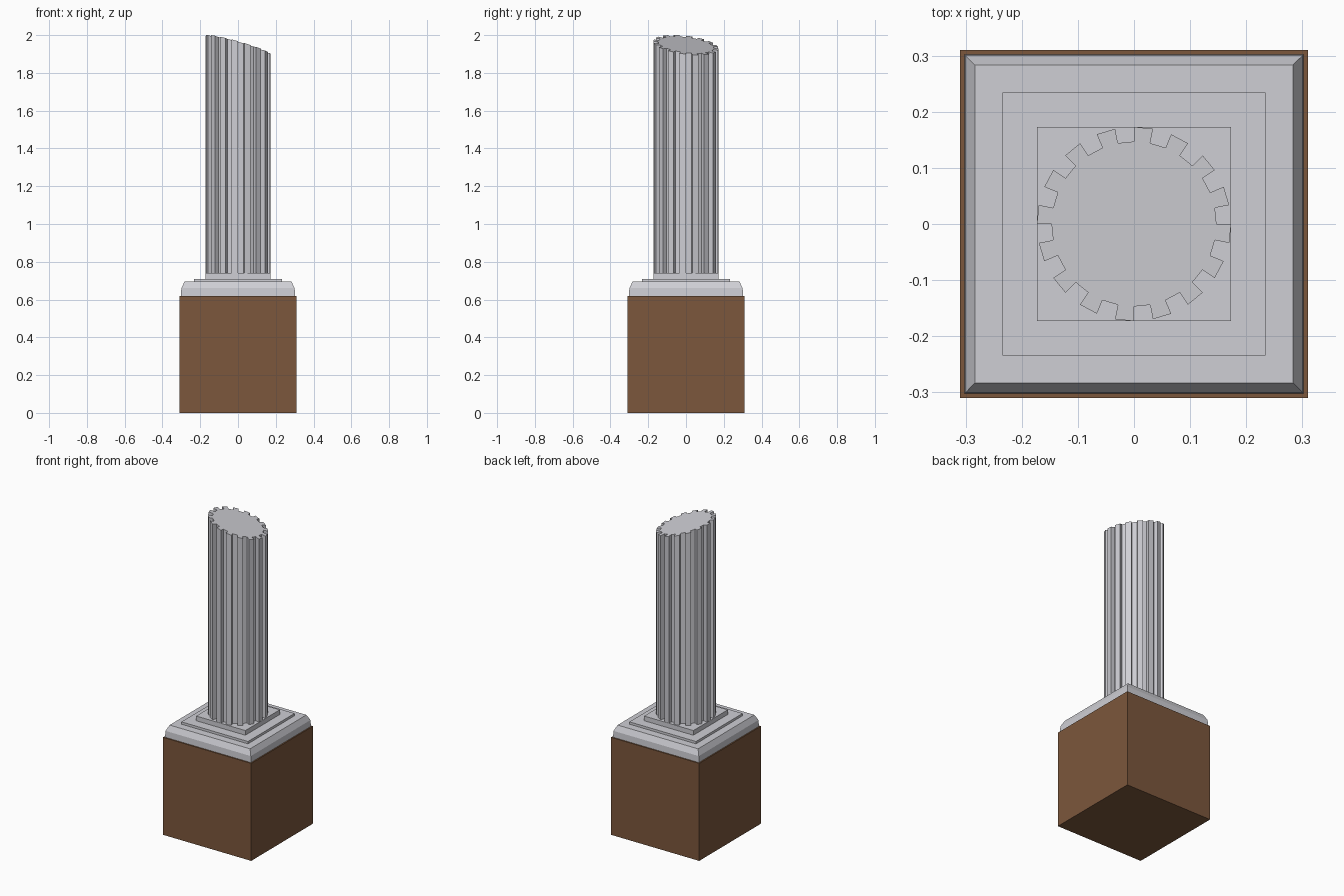
import bpy, bmesh, math

if "Cube" in bpy.data.objects:
    bpy.data.objects.remove(bpy.data.objects["Cube"])

def material(name, rgb):
    m = bpy.data.materials.new(name)
    m.diffuse_color = (*rgb, 1.0)
    m.use_nodes = True
    m.node_tree.nodes["Principled BSDF"].inputs["Base Color"].default_value = m.diffuse_color
    return m

stone = material("pale_stone", (0.62, 0.62, 0.66))
brown = material("brown_earth", (0.20, 0.095, 0.045))

def loft(name, rings, mat):
    """Closed solid skinned through a stack of equal-length rings."""
    bm = bmesh.new()
    loops = [[bm.verts.new(p) for p in ring] for ring in rings]
    n = len(loops[0])
    for lo, hi in zip(loops, loops[1:]):
        for i in range(n):
            j = (i + 1) % n
            bm.faces.new((lo[i], lo[j], hi[j], hi[i]))
    bm.faces.new(loops[0][::-1])
    bm.faces.new(loops[-1])
    bmesh.ops.recalc_face_normals(bm, faces=bm.faces)
    me = bpy.data.meshes.new(name)
    bm.to_mesh(me)
    bm.free()
    me.materials.append(mat)
    ob = bpy.data.objects.new(name, me)
    bpy.context.collection.objects.link(ob)
    return ob

def square(h, z):
    return [(-h, -h, z), (h, -h, z), (h, h, z), (-h, h, z)]

# Ground block and stepped base
loft("ground_block", [square(0.31, 0.0), square(0.31, 0.62)], brown)
loft("base_plinth", [square(0.302, 0.62), square(0.30, 0.66), square(0.283, 0.695)], stone)
loft("middle_step", [square(0.234, 0.695), square(0.234, 0.71)], stone)
loft("upper_step", [square(0.173, 0.71), square(0.173, 0.74)], stone)

# Fluted shaft: 16 ribs, each with two outer and two inner corners
R_OUT, R_IN, RIBS = 0.173, 0.147, 16
step = 2 * math.pi / RIBS
profile = []
for k in range(RIBS):
    a, b = (k - 0.5) * step, k * step
    for r, t in ((R_IN, a), (R_OUT, a), (R_OUT, b), (R_IN, b)):
        profile.append((r * math.cos(t), r * math.sin(t)))

# Broken top is a plane sloping down to the right and back
bottom = [(x, y, 0.74) for x, y in profile]
top = [(x, y, 1.948 - 0.283 * x - 0.115 * y) for x, y in profile]
loft("fluted_shaft", [bottom, top], stone)
